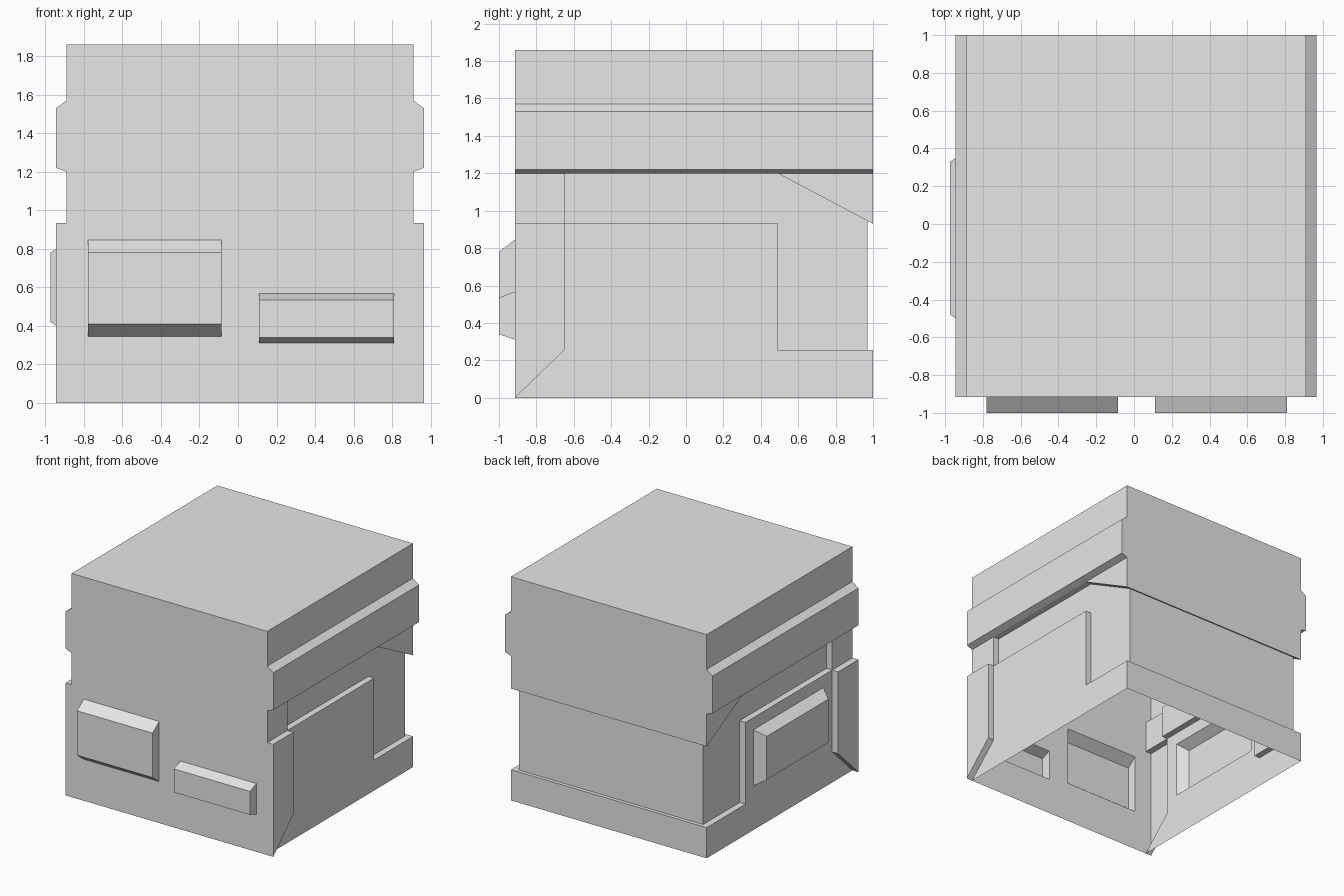
import bpy
import bmesh
from mathutils import Vector

cube = bpy.data.objects.get("Cube")
if cube:
    bpy.data.objects.remove(cube, do_unlink=True)

CX = 0.01          # centre line of the body
FRONT, BACK, TOP = -0.915, 1.0, 1.86

grey = bpy.data.materials.new("plain_grey")
grey.use_nodes = True
grey.diffuse_color = (0.8, 0.8, 0.8, 1)
grey.node_tree.nodes["Principled BSDF"].inputs["Base Color"].default_value = (0.8, 0.8, 0.8, 1)


def loft(name, start, end):
    """Solid between two matching outlines."""
    bm = bmesh.new()
    a = [bm.verts.new(p) for p in start]
    b = [bm.verts.new(p) for p in end]
    bm.faces.new(a)
    bm.faces.new(b[::-1])
    for i in range(len(a)):
        j = (i + 1) % len(a)
        bm.faces.new((a[j], a[i], b[i], b[j]))
    bmesh.ops.recalc_face_normals(bm, faces=bm.faces)
    mesh = bpy.data.meshes.new(name)
    bm.to_mesh(mesh)
    bm.free()
    mesh.materials.append(grey)
    obj = bpy.data.objects.new(name, mesh)
    bpy.context.collection.objects.link(obj)
    return obj


def across(name, outline, half):
    """Side outline (y, z) extruded across the width."""
    return loft(name, [(CX - half, y, z) for y, z in outline],
                [(CX + half, y, z) for y, z in outline])


def rect(u0, u1, v0, v1):
    return [(u0, v0), (u1, v0), (u1, v1), (u0, v1)]


# Main body with panel, foot strip and sloped rear overhang in its side outline
body = across("cabinet_shell", [
    (FRONT, 0), (BACK, 0), (BACK, 0.255), (0.49, 0.255), (0.49, 0.935),
    (-0.65, 0.935), (-0.65, 1.2), (0.49, 1.2), (BACK, 0.93),
    (BACK, TOP), (FRONT, TOP)], 0.9)

# Recessed inner walls
parts = [across("inner_walls", rect(-0.8, 0.97, 0.1, 1.5), 0.847)]

# Raised front posts, tapered at the foot
parts.append(across("front_posts", [
    (FRONT, 0), (-0.65, 0.255), (-0.65, 0.935), (FRONT, 0.935)], 0.955))

# Chamfered band around the upper sides
band = [(-0.9, 1.2), (-0.955, 1.22), (-0.955, 1.53), (-0.9, 1.57),
        (0.9, 1.57), (0.955, 1.53), (0.955, 1.22), (0.9, 1.2)]
parts.append(loft("side_band", [(CX + x, FRONT, z) for x, z in band],
                  [(CX + x, BACK, z) for x, z in band]))


# Front bosses with sloped top and bottom
def front_boss(name, x0, x1, base, face):
    outer = [(x, -1.0, z) for x, z in rect(x0, x1, *face)]
    inner = [(x, FRONT + 0.02, z) for x, z in rect(x0, x1, *base)]
    rim = [(x, FRONT, z) for x, z in rect(x0, x1, *base)]
    return [loft(name, outer, rim), loft(name + "_root", rim, inner)]


bosses = front_boss("large_front_boss", -0.78, -0.085, (0.345, 0.845), (0.41, 0.78))
bosses += front_boss("small_front_boss", 0.11, 0.81, (0.31, 0.568), (0.34, 0.535))
# Chamfered boss on one side panel
bosses.append(loft("side_boss",
                   [(-0.973, y, z) for y, z in rect(-0.48, 0.33, 0.42, 0.78)],
                   [(-0.88, y, z) for y, z in rect(-0.54, 0.39, 0.36, 0.84)]))
parts += bosses

# Join everything into one continuous skin
bpy.context.view_layer.objects.active = body
for part in parts:
    mod = body.modifiers.new(part.name, 'BOOLEAN')
    mod.operation = 'UNION'
    mod.solver = 'EXACT'
    mod.object = part
    bpy.ops.object.modifier_apply(modifier=mod.name)
    bpy.data.objects.remove(part, do_unlink=True)

# Tidy flat regions and open the underside
bm = bmesh.new()
bm.from_mesh(body.data)
bmesh.ops.remove_doubles(bm, verts=bm.verts, dist=0.0005)
bmesh.ops.dissolve_limit(bm, angle_limit=0.01, verts=bm.verts, edges=bm.edges)
down = Vector((0, 0, -1))
floor = [f for f in bm.faces
         if f.normal.dot(down) > 0.9 and f.calc_center_median().z < 0.01]
bmesh.ops.delete(bm, geom=floor, context='FACES')
bm.to_mesh(body.data)
bm.free()
